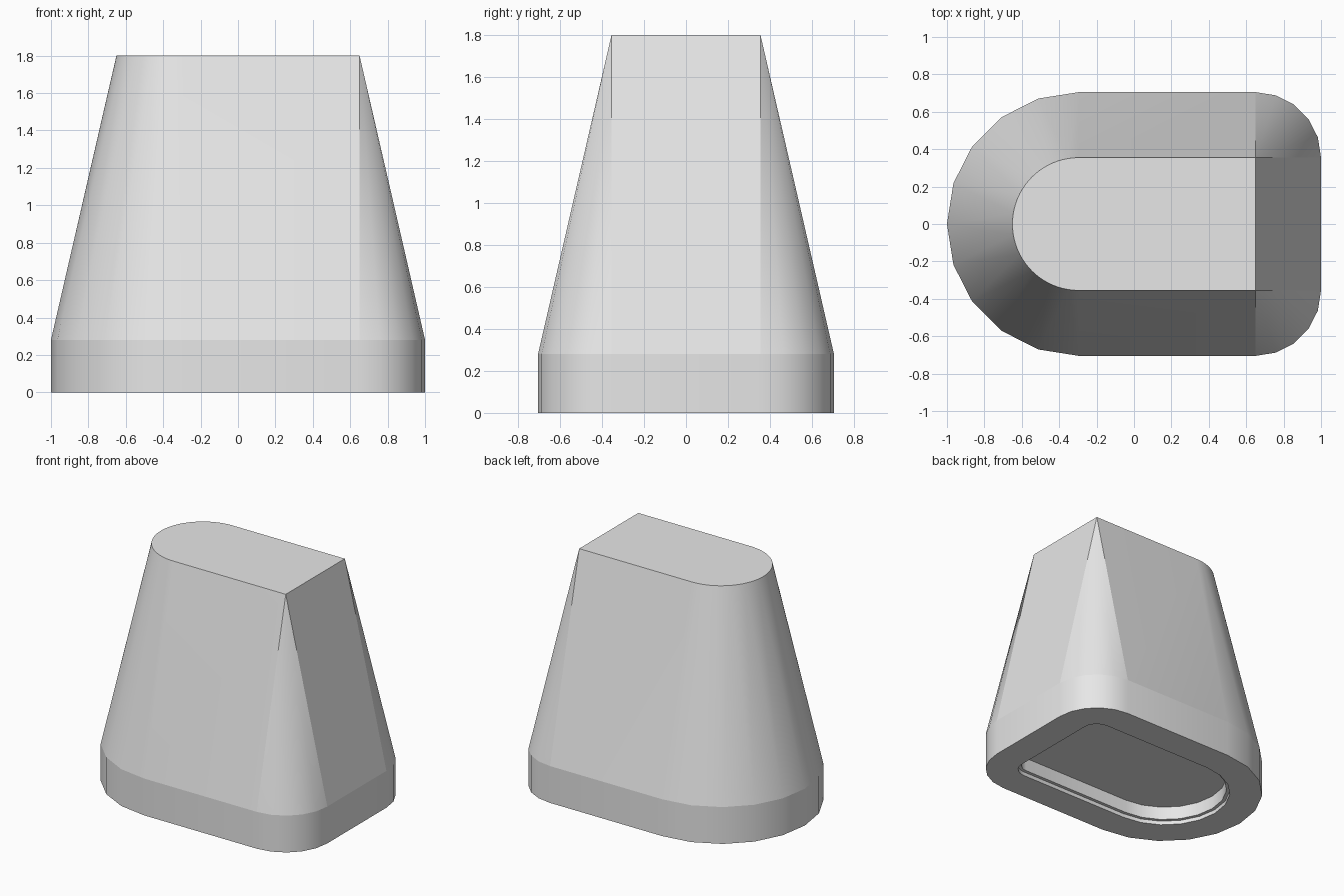
import bpy, bmesh, math

if "Cube" in bpy.data.objects:
    bpy.data.objects.remove(bpy.data.objects["Cube"], do_unlink=True)

HALF = 0.355          # half width of the top face
ARC_X, FLAT_X = -0.295, 0.65
STEPS, FINE = 5, 4    # segments per quarter turn, extra smoothness of the top arc


def arc(cx, cy, radius, start, sweep, steps):
    angles = [math.radians(start + sweep * i / steps) for i in range(steps + 1)]
    return [(cx + radius * math.cos(a), cy + radius * math.sin(a)) for a in angles]


def outline(offset):
    """D-shaped outline grown outward, with rounded corners at the flat end."""
    return (arc(ARC_X, 0, HALF + offset, 90, 180, 2 * STEPS)
            + arc(FLAT_X, -HALF, offset, 270, 90, STEPS)
            + arc(FLAT_X, HALF, offset, 0, 90, STEPS))


bm = bmesh.new()


def ring(points, z):
    return [bm.verts.new((x, y, z)) for x, y in points]


def bridge(a, b):
    n = len(a)
    for i in range(n):
        j = (i + 1) % n
        bm.faces.new((a[i], a[j], b[j], b[i]))


# Straight base band, underside and stepped recess
shoulder = ring(outline(0.35), 0.28)
profile = [(0.35, 0), (0.115, 0), (0.115, 0.03), (0.09, 0.03), (0.09, 0.133)]
previous = shoulder
for offset, z in profile:
    current = ring(outline(offset), z)
    bridge(previous, current)
    previous = current
bm.faces.new(previous)

# Top face: smooth round end and two square corners
round_end = ring(arc(ARC_X, 0, HALF, 90, 180, 2 * STEPS * FINE), 1.8)
front_corner, back_corner = ring([(FLAT_X, -HALF), (FLAT_X, HALF)], 1.8)
bm.faces.new(round_end + [front_corner, back_corner])

# Tapered sides: round end
for i in range(2 * STEPS):
    a, b = shoulder[i], shoulder[i + 1]
    top = round_end[i * FINE:(i + 1) * FINE + 1]
    mid = FINE // 2
    for k in range(FINE):
        bm.faces.new((a if k < mid else b, top[k + 1], top[k]))
    bm.faces.new((a, b, top[mid]))

# Tapered sides: corner fans and flat panels
first = 2 * STEPS + 1
second = first + STEPS + 1
for start, corner in ((first, front_corner), (second, back_corner)):
    for i in range(start, start + STEPS):
        bm.faces.new((shoulder[i], shoulder[i + 1], corner))
bm.faces.new((shoulder[first - 1], shoulder[first], front_corner, round_end[-1]))
bm.faces.new((shoulder[second - 1], shoulder[second], back_corner, front_corner))
bm.faces.new((shoulder[-1], shoulder[0], round_end[0], back_corner))

# Smooth around the body, crisp along every level rim and beside the fans
bmesh.ops.recalc_face_normals(bm, faces=bm.faces)
for face in bm.faces:
    face.smooth = True
for edge in bm.edges:
    edge.smooth = abs(edge.verts[0].co.z - edge.verts[1].co.z) > 0.001
for start, corner in ((first, front_corner), (second, back_corner)):
    for i in (start, start + STEPS):
        bm.edges.get((shoulder[i], corner)).smooth = False

mesh = bpy.data.meshes.new("tapered_body")
bm.to_mesh(mesh)
bm.free()
body = bpy.data.objects.new("tapered_body", mesh)
bpy.context.collection.objects.link(body)

# Plain grey
grey = bpy.data.materials.new("light_grey")
grey.use_nodes = True
colour = (0.8, 0.8, 0.8, 1)
grey.diffuse_color = colour
grey.node_tree.nodes["Principled BSDF"].inputs["Base Color"].default_value = colour
mesh.materials.append(grey)
